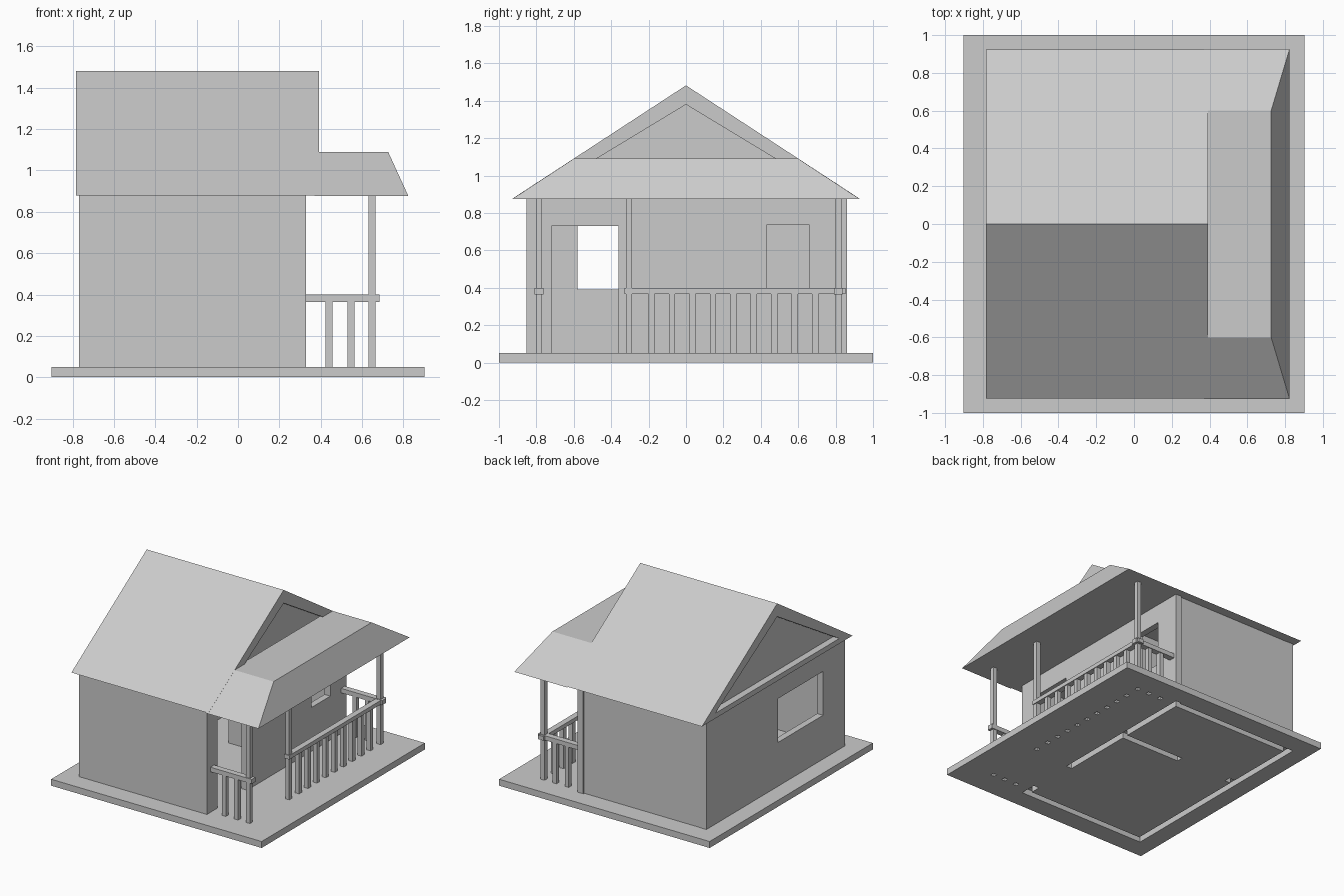
import bpy

if "Cube" in bpy.data.objects:
    bpy.data.objects.remove(bpy.data.objects["Cube"])


def mesh_object(name, verts, faces):
    me = bpy.data.meshes.new(name)
    me.from_pydata(verts, [], faces)
    me.update()
    ob = bpy.data.objects.new(name, me)
    bpy.context.collection.objects.link(ob)
    return ob


def loft(name, ring_a, ring_b):
    """Closed solid between two matching rings; ring_a is at lower x,
    rings run clockwise in (y, z)."""
    n = len(ring_a)
    sides = [(i, n + i, n + (i + 1) % n, (i + 1) % n) for i in range(n)]
    caps = [tuple(range(n)), tuple(reversed(range(n, 2 * n)))]
    return mesh_object(name, list(ring_a) + list(ring_b), sides + caps)


def extrude_x(name, profile, x0, x1):
    return loft(name, [(x0, y, z) for y, z in profile],
                [(x1, y, z) for y, z in profile])


def box(name, x, y, z):
    prof = [(y[0], z[0]), (y[0], z[1]), (y[1], z[1]), (y[1], z[0])]
    return extrude_x(name, prof, *x)


def subtract(target, cutter):
    cutter.hide_render = True
    cutter.display_type = 'WIRE'
    mod = target.modifiers.new(cutter.name, 'BOOLEAN')
    mod.operation = 'DIFFERENCE'
    mod.solver = 'EXACT'
    mod.object = cutter


def cut(target, name, x, y, z):
    subtract(target, box(name, x, y, z))


EAVE = 0.88
FOOT = 0.048   # underside of walls and posts inside the slab sockets

# Ground slab
slab = box("base_slab", (-0.903, 0.903), (-1, 1), (0, 0.05))


def socket(name, x, y):
    cut(slab, name + "_socket_cutter", x, y, (-0.1, 0.1))


# Outer walls
front = box("porch_wall", (0.28, 0.33), (-0.85, 0.86), (FOOT, EAVE))
back = box("rear_wall", (-0.77, -0.72), (-0.85, 0.85), (FOOT, EAVE))
box("side_wall_south", (-0.765, 0.325), (-0.852, -0.80), (FOOT, EAVE))
box("side_wall_north", (-0.762, 0.325), (0.80, 0.848), (FOOT, EAVE))

# Inner partition with a doorway
inner = box("partition_wall", (-0.73, 0.29), (0.21, 0.26), (FOOT, EAVE))

# Door and window openings
cut(front, "door_cutter", (0.2, 0.4), (-0.72, -0.36), (-0.1, 0.73))
cut(front, "porch_window_cutter", (0.2, 0.4), (0.43, 0.66), (0.39, 0.735))
cut(back, "rear_window_cutter", (-0.85, -0.65), (-0.58, -0.03), (0.39, 0.73))
cut(inner, "inner_door_cutter", (-0.67, -0.23), (0.1, 0.4), (-0.1, 0.73))

# Sockets in the slab under the walls
for name, x, y in (
        ("porch_wall", (0.281, 0.329), (-0.359, 0.859)),
        ("door_stub", (0.281, 0.329), (-0.849, -0.721)),
        ("rear_wall", (-0.769, -0.721), (-0.848, 0.849)),
        ("south_wall", (-0.75, 0.30), (-0.85, -0.801)),
        ("north_wall", (-0.75, 0.30), (0.801, 0.847)),
        ("partition", (-0.229, 0.289), (0.211, 0.259)),
        ("partition_stub", (-0.729, -0.671), (0.211, 0.259))):
    socket(name, x, y)

# Main roof: hollow attic between recessed gable panels
roof = extrude_x("main_roof", [(-0.923, EAVE), (0, 1.482), (0.923, EAVE)], -0.783, 0.392)
gable = [(-0.76, 0.92), (0, 1.38), (0.76, 0.92)]
subtract(roof, extrude_x("rear_gable_cutter", gable, -0.9, -0.73))
subtract(roof, extrude_x("porch_gable_cutter", gable, 0.342, 0.5))
subtract(roof, extrude_x("attic_cutter", gable, -0.69, 0.30))

# Porch roof with sloping front
loft("porch_roof",
     [(0.37, -0.927, 0.876), (0.37, -0.6, 1.09), (0.37, 0.6, 1.09), (0.37, 0.927, 0.876)],
     [(0.824, -0.927, 0.876), (0.726, -0.6, 1.09), (0.726, 0.6, 1.09), (0.824, 0.927, 0.876)])


def upright(name, x, y, top):
    h = 0.0168
    box(name, (x - h, x + h), (y - h, y + h), (FOOT, top))
    h -= 0.001
    socket(name, (x - h, x + h), (y - h, y + h))


# Porch posts
PX, Y_S, Y_M, Y_N = 0.648, -0.786, -0.305, 0.815
for i, y in enumerate((Y_S, Y_M, Y_N)):
    upright(f"porch_post_{i}", PX, y, EAVE)

# Balusters along the front
for i in range(9):
    upright(f"front_baluster_{i}", PX, -0.184 + i * 0.1093, 0.37)

# Side balusters and rails
for side, y in (("south", Y_S), ("north", Y_N)):
    for i, x in enumerate((0.441, 0.546)):
        upright(f"{side}_baluster_{i}", x, y, 0.37)
    box(f"{side}_rail", (0.325, 0.684), (y - 0.023, y + 0.023), (0.365, 0.40))

# Front rail
box("front_rail", (0.625, 0.671), (-0.33, 0.853), (0.367, 0.398))
